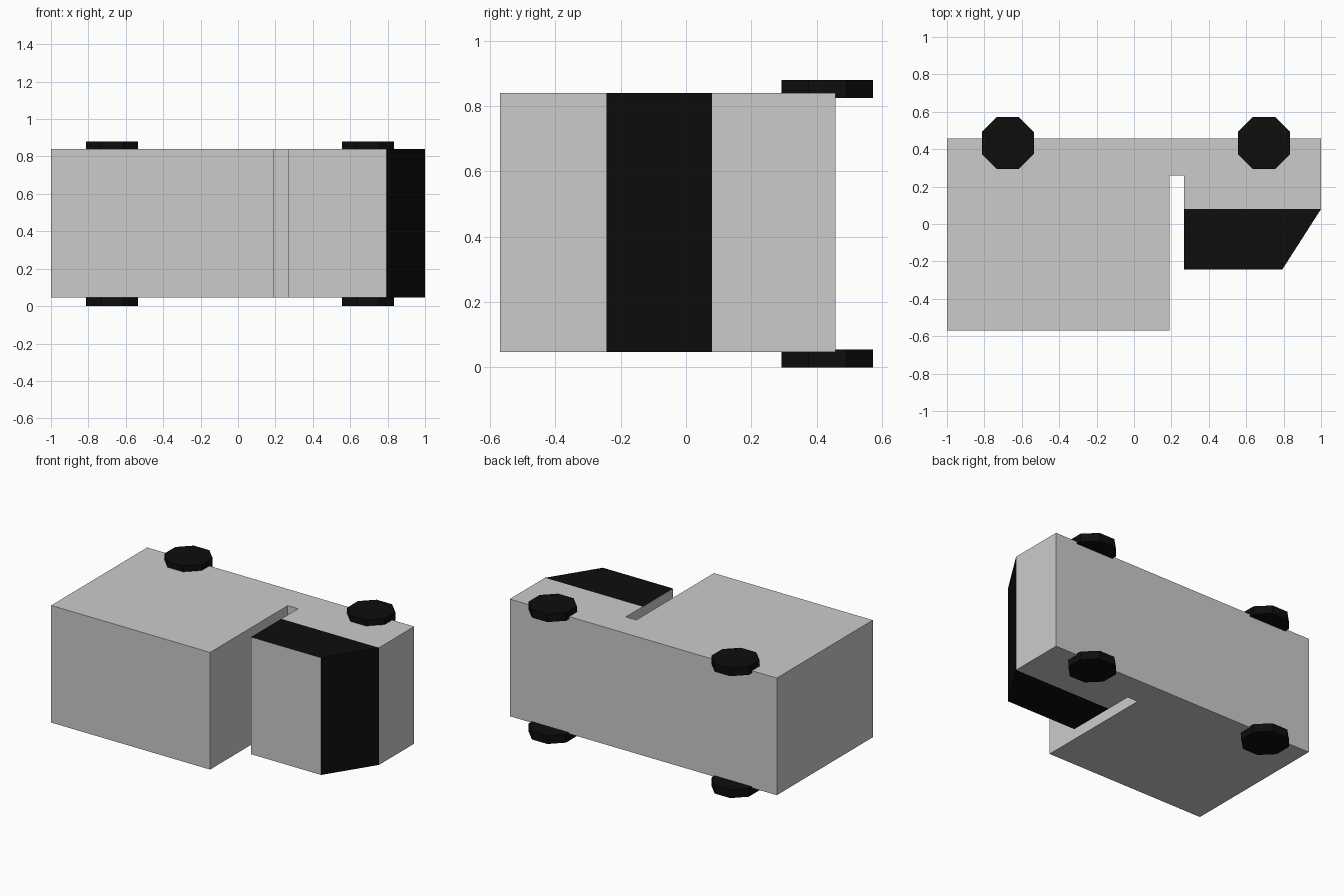
import bpy, bmesh, math
from mathutils import Matrix

if "Cube" in bpy.data.objects:
    bpy.data.objects.remove(bpy.data.objects["Cube"])


def material(name, c):
    m = bpy.data.materials.new(name)
    m.diffuse_color = (c, c, c, 1)
    m.use_nodes = True
    m.node_tree.nodes["Principled BSDF"].inputs["Base Color"].default_value = m.diffuse_color
    return m


grey = material("body grey", 0.6)
black = material("window and tyre black", 0.004)


def add_object(name, bm, mats):
    me = bpy.data.meshes.new(name)
    bm.to_mesh(me)
    bm.free()
    for m in mats:
        me.materials.append(m)
    ob = bpy.data.objects.new(name, me)
    bpy.context.collection.objects.link(ob)
    return ob


# Truck body: side profile extruded across its width (truck lies on its side)
Z0, Z1 = 0.047, 0.84
SILL, ROOF = 0.08, -0.243
profile = [(-1, -0.57), (0.19, -0.57), (0.19, 0.26), (0.268, 0.26),
           (0.268, ROOF), (0.793, ROOF), (1, SILL), (1, 0.457), (-1, 0.457)]
bm = bmesh.new()
base = bm.faces.new([bm.verts.new((x, y, Z0)) for x, y in profile])
out = bmesh.ops.extrude_face_region(bm, geom=[base])
bmesh.ops.translate(bm, vec=(0, 0, Z1 - Z0),
                    verts=[g for g in out["geom"] if isinstance(g, bmesh.types.BMVert)])
# Cut along the window sill
bmesh.ops.bisect_plane(bm, geom=bm.verts[:] + bm.edges[:] + bm.faces[:],
                       plane_co=(0, SILL, 0), plane_no=(0, 1, 0), dist=1e-4)
bmesh.ops.recalc_face_normals(bm, faces=bm.faces)
# Cab side windows and sloped windscreen are black
for f in bm.faces:
    c, n = f.calc_center_median(), f.normal
    in_cab = c.x > 0.3 and c.y < SILL - 0.01
    if in_cab and (abs(n.z) > 0.9 or n.x > 0.3):
        f.material_index = 1
add_object("truck_body", bm, [grey, black])

# Wheels: octagonal discs on both sides
R = 0.14 / math.cos(math.pi / 8)
T = 0.055
for end, x in (("rear", -0.674), ("front", 0.695)):
    for side, z in (("right", T / 2), ("left", 0.88 - T / 2)):
        bm = bmesh.new()
        bmesh.ops.create_cone(bm, cap_ends=True, segments=8, radius1=R, radius2=R, depth=T,
                              matrix=Matrix.Translation((x, 0.433, z))
                              @ Matrix.Rotation(math.pi / 8, 4, 'Z'))
        # Make sure flats face the axes
        if max(v.co.x for v in bm.verts) - x > 0.145:
            bmesh.ops.rotate(bm, verts=bm.verts, cent=(x, 0.433, z),
                             matrix=Matrix.Rotation(math.pi / 8, 3, 'Z'))
        add_object(f"{end}_{side}_wheel", bm, [black])
